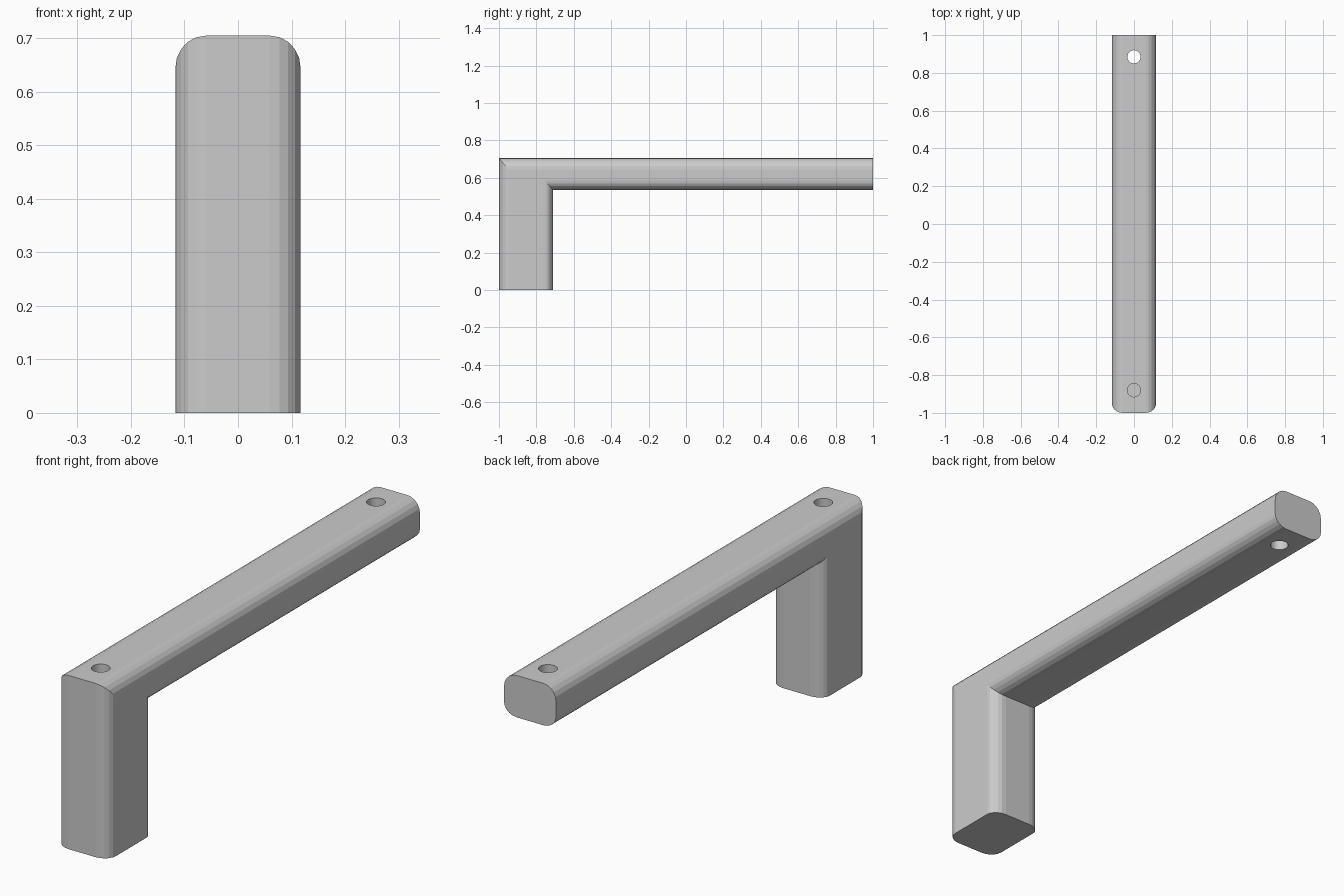
import bpy, bmesh, math

if "Cube" in bpy.data.objects:
    bpy.data.objects.remove(bpy.data.objects["Cube"])

W = 0.117            # half width
LEG_D, BAR_D = 0.29, 0.17
TOP = 0.705
RX = 0.057           # corner rounding across the width
SEG = 5

# Rounded section: (x, depth into leg, depth into bar), outer side first
corners = [  # sign x, inner side?, start angle
    (1, False, 90), (1, True, 0), (-1, True, -90), (-1, False, -180)]
section = []
for sx, inner, start in corners:
    r_leg, r_bar = (0.045, 0.05) if inner else (0.05, 0.06)
    for i in range(SEG + 1):
        a = math.radians(start - 90 * i / SEG)
        x = sx * (W - RX) + RX * math.cos(a)
        s = math.sin(a)
        if inner:
            leg, bar = LEG_D - r_leg - r_leg * s, BAR_D - r_bar - r_bar * s
        else:
            leg, bar = r_leg - r_leg * s, r_bar - r_bar * s
        section.append((x, leg, bar))

# Mitred bracket: leg foot, mitre and bar end rings joined
bm = bmesh.new()
rings = [
    [bm.verts.new((x, -1 + l, 0)) for x, l, b in section],
    [bm.verts.new((x, -1 + l, TOP - b)) for x, l, b in section],
    [bm.verts.new((x, 1, TOP - b)) for x, l, b in section],
]
n = len(section)
for r0, r1 in zip(rings, rings[1:]):
    for i in range(n):
        j = (i + 1) % n
        bm.faces.new((r0[i], r0[j], r1[j], r1[i]))
bm.faces.new(rings[0])
bm.faces.new(rings[-1])
bmesh.ops.recalc_face_normals(bm, faces=bm.faces)
mesh = bpy.data.meshes.new("angled_handle")
bm.to_mesh(mesh)
bm.free()
handle = bpy.data.objects.new("angled_handle", mesh)
bpy.context.collection.objects.link(handle)


# Screw holes: blind one over the leg, through one at the far end
def drill(name, y, z_bottom):
    z_top = TOP + 0.1
    bpy.ops.mesh.primitive_cylinder_add(
        vertices=32, radius=0.035, depth=z_top - z_bottom,
        location=(0, y, (z_top + z_bottom) / 2))
    cutter = bpy.context.object
    cutter.name = name
    cutter.hide_render = True
    bpy.context.view_layer.objects.active = handle
    mod = handle.modifiers.new(name, 'BOOLEAN')
    mod.operation = 'DIFFERENCE'
    mod.solver = 'EXACT'
    mod.object = cutter
    bpy.ops.object.modifier_apply(modifier=mod.name)
    bpy.data.objects.remove(cutter)


drill("leg_hole_cutter", -0.88, TOP - BAR_D)
drill("end_hole_cutter", 0.885, 0.4)
